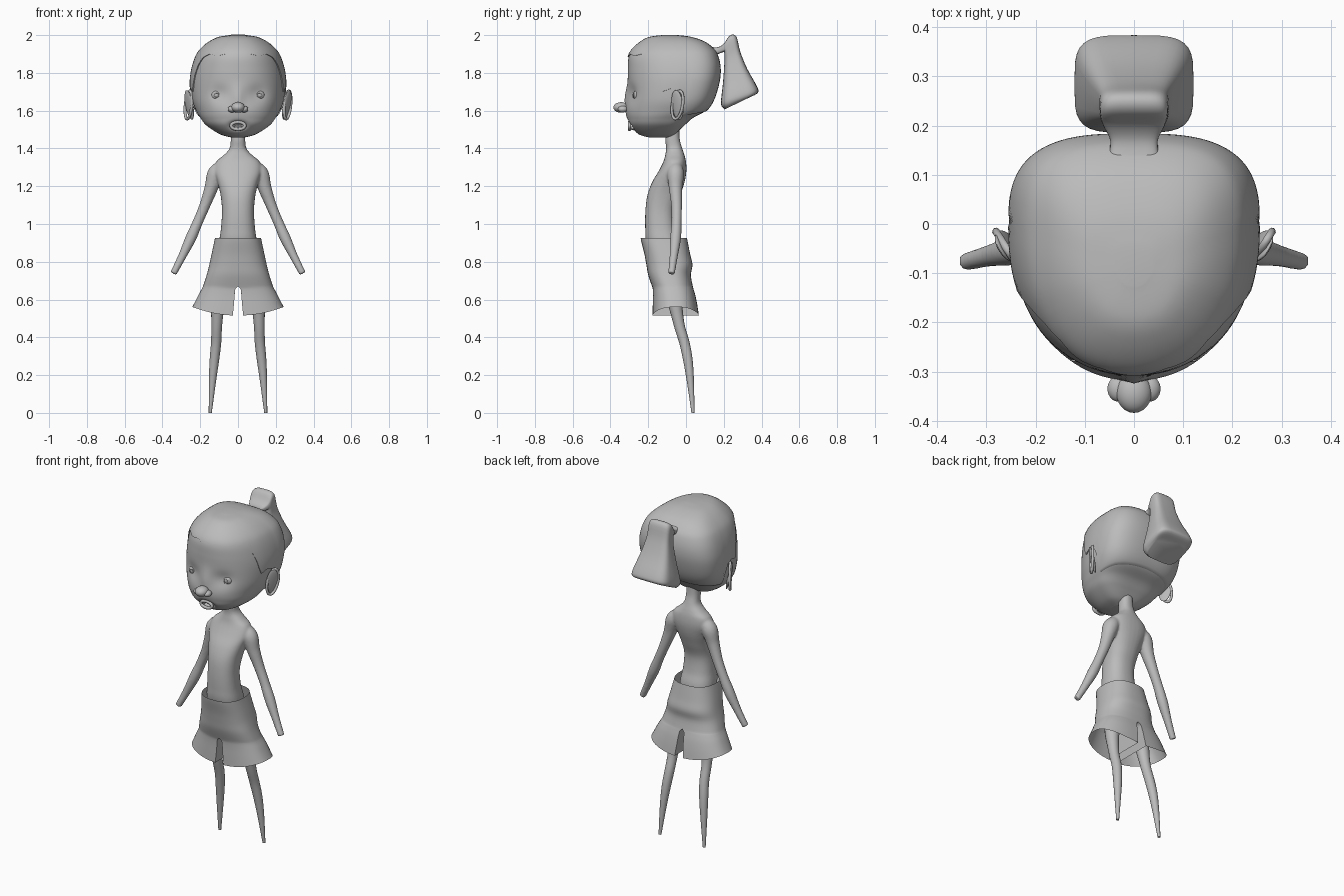
import bpy, bmesh
from math import sin, cos, pi, radians, exp, copysign
from mathutils import Vector

if "Cube" in bpy.data.objects:
    bpy.data.objects.remove(bpy.data.objects["Cube"])

grey = bpy.data.materials.new("clay_grey")
grey.use_nodes = True
grey.diffuse_color = (0.5, 0.5, 0.5, 1)
grey.node_tree.nodes["Principled BSDF"].inputs["Base Color"].default_value = (0.5, 0.5, 0.5, 1)


def spline(rows, n):
    """Catmull-Rom resampling of rows of numbers."""
    out = []
    for i in range(len(rows) - 1):
        p = [rows[max(i - 1, 0)], rows[i], rows[i + 1], rows[min(i + 2, len(rows) - 1)]]
        for k in range(n):
            t = k / n
            out.append([b + t * ((c - a) + t * (2 * a - 5 * b + 4 * c - d + t * (3 * b - a - 3 * c + d))) / 2
                        for a, b, c, d in zip(*p)])
    return out + [list(rows[-1])]


def spow(v, e):
    return copysign(abs(v) ** e, v)


def loft(bm, rings, cap=True, closed=True):
    vs = [[bm.verts.new(p) for p in r] for r in rings]
    for a, b in zip(vs, vs[1:]):
        n = len(a)
        for i in range(n if closed else n - 1):
            j = (i + 1) % n
            bm.faces.new((a[i], a[j], b[j], b[i]))
    if cap:
        bm.faces.new(vs[0])
        bm.faces.new(vs[-1])
    return vs


def finish(name, bm, angle=50):
    bmesh.ops.recalc_face_normals(bm, faces=bm.faces)
    me = bpy.data.meshes.new(name)
    bm.to_mesh(me)
    bm.free()
    me.materials.append(grey)
    ob = bpy.data.objects.new(name, me)
    bpy.context.collection.objects.link(ob)
    bpy.ops.object.select_all(action="DESELECT")
    ob.select_set(True)
    bpy.context.view_layer.objects.active = ob
    bpy.ops.object.shade_smooth_by_angle(angle=radians(angle))
    return ob


def ball(name, loc, scale, rot=(0, 0, 0)):
    bm = bmesh.new()
    bmesh.ops.create_uvsphere(bm, u_segments=24, v_segments=16, radius=1)
    ob = finish(name, bm)
    ob.location, ob.scale, ob.rotation_euler = loc, scale, rot
    return ob


def hoop(name, loc, rx, rz, r, rot=(0, 0, 0)):
    """Elliptical ring facing the front."""
    bm = bmesh.new()
    ring = [[((rx + r * cos(b)) * cos(a), r * sin(b), (rz + r * cos(b)) * sin(a))
             for b in [k * pi / 5 for k in range(10)]] for a in [k * pi / 16 for k in range(33)]]
    loft(bm, ring, cap=False)
    bmesh.ops.remove_doubles(bm, verts=bm.verts, dist=1e-5)
    ob = finish(name, bm)
    ob.location, ob.rotation_euler = loc, rot


def tube(bm, path, s):
    """Round limb along rows of x, y, z, radius; s mirrors it in x."""
    rows = spline(path, 6)
    rings = []
    for i, (x, y, z, r) in enumerate(rows):
        t = (Vector(rows[min(i + 1, len(rows) - 1)][:3]) - Vector(rows[max(i - 1, 0)][:3])).normalized()
        a = (Vector((0, 1, 0)) - t * t.y).normalized()
        b = t.cross(a)
        ring = [Vector((x, y, z)) + r * (a * cos(k * pi / 8) + b * sin(k * pi / 8)) for k in range(16)]
        rings.append([(s * p.x, p.y, p.z) for p in ring])
    loft(bm, rings)


# Head sections: height, half width, front, back
HEAD = spline([(1.457, .03, -.19, -.1), (1.475, .095, -.25, -.06), (1.52, .165, -.297, -.01),
               (1.56, .198, -.312, .035), (1.6, .222, -.318, .105), (1.66, .243, -.313, .145),
               (1.75, .25, -.308, .172), (1.82, .241, -.308, .178), (1.88, .222, -.304, .167),
               (1.92, .197, -.285, .145), (1.96, .15, -.24, .095), (1.985, .095, -.19, .02),
               (1.993, .03, -.12, -.05)], 8)
SEG = 96


def head_point(row, t, off=0):
    z, hx, yf, yb = row
    yc = yf + (yb - yf) * .63
    front = cos(t) > 0
    n = 2.2 if front else 3
    depth = (yc - yf if front else yb - yc) + off
    return Vector(((hx + off) * spow(sin(t), 2 / n), yc - depth * spow(cos(t), 2 / n), z))


def face_point(row, t):
    """Skin with eye sockets, a nose bridge and an open mouth."""
    p = head_point(row, t)
    if cos(t) > 0:
        def bump(x, z, w, h):
            return exp(-((abs(p.x) - x) / w) ** 2 - ((p.z - z) / h) ** 2)
        p.y += .016 * bump(.1, 1.69, .05, .045) - .012 * bump(0, 1.67, .025, .06)
        p.y += .05 * bump(0, 1.522, .032, .018)
    return p


angles = [2 * pi * k / SEG for k in range(SEG)]
bm = bmesh.new()
loft(bm, [[face_point(r, t) for t in angles] for r in HEAD])
finish("head", bm)

# Hair cap: grows from a hairline that drops round the ears
HAIRLINE = [(0, 1.885), (15, 1.9), (28, 1.89), (42, 1.9), (54, 1.88), (61, 1.83), (70, 1.7),
            (80, 1.72), (88, 1.7), (94, 1.59), (100, 1.57), (130, 1.585), (180, 1.6)]


def hair_start(t):
    d = min(t, 2 * pi - t) * 180 / pi
    for (a, za), (b, zb) in zip(HAIRLINE, HAIRLINE[1:]):
        if d <= b + .01:
            z = za + (zb - za) * (d - a) / (b - a)
            break
    i = next(k for k, r in enumerate(HEAD) if r[0] > z) - 1
    return i + (z - HEAD[i][0]) / (HEAD[i + 1][0] - HEAD[i][0])


def hair_point(t, f, off):
    u = hair_start(t)
    u += (len(HEAD) - 1 - u) * f
    i = min(int(u), len(HEAD) - 2)
    row = [a + (b - a) * (u - i) for a, b in zip(HEAD[i], HEAD[i + 1])]
    return head_point(row, t, off) + Vector((0, 0, .007 * f))


bm = bmesh.new()
rings = [[hair_point(t, 0, -.012) for t in angles]]
rings += [[hair_point(t, k / 36, .006) for t in angles] for k in range(37)]
vs = loft(bm, rings, cap=False)
bm.faces.new(vs[-1])
finish("hair_cap", bm)

# Ponytail: underside y, z, upper y, z, half width
TAIL = [(.13, 1.885, .12, 1.94, .055), (.17, 1.9, .165, 1.935, .048), (.198, 1.91, .2, 1.955, .062),
        (.203, 1.905, .232, 1.998, .068), (.203, 1.885, .266, 1.993, .07), (.203, 1.85, .288, 1.91, .074),
        (.196, 1.75, .325, 1.82, .095), (.186, 1.66, .375, 1.73, .119), (.188, 1.625, .381, 1.695, .118),
        (.205, 1.607, .34, 1.672, .1)]
bm = bmesh.new()
rings = []
for ya, za, yb, zb, w in spline(TAIL, 4):
    ring = []
    for k in range(32):
        c, s = spow(cos(k * pi / 16), .5), spow(sin(k * pi / 16), .5)
        f = .5 + .5 * s
        ring.append((w * c, ya + (yb - ya) * f, za + (zb - za) * f))
    rings.append(ring)
loft(bm, rings)
finish("ponytail", bm)

# Face details
ball("nose_tip", (0, -.343, 1.617), (.036, .041, .028))
for s, side in ((1, "left"), (-1, "right")):
    ball(side + "_nostril", (s * .032, -.335, 1.608), (.022, .026, .018))
    ball(side + "_eye", (s * .112, -.25, 1.682), (.03, .03, .03))
    hoop(side + "_eyelid", (s * .112, -.263, 1.682), .028, .027, .005, (0, 0, s * .35))
    hoop(side + "_iris", (s * .114, -.279, 1.682), .012, .012, .002, (0, 0, s * .1))
    turn = (0, s * radians(12), s * radians(-32))
    ball(side + "_ear", (s * .258, -.045, 1.63), (.01, .036, .08), turn)
    hoop(side + "_ear_rim", (s * .262, -.045, 1.63), .032, .075, .008,
         (0, s * radians(12), s * radians(-32) + pi / 2))
hoop("lips", (0, -.299, 1.52), .036, .019, .009)
ball("tongue", (0, -.272, 1.508), (.03, .025, .012))

# Torso and arms, fused into one skin: height, half width, front, back
TORSO = [(1.52, .036, -.105, -.035), (1.45, .038, -.11, -.033), (1.4, .045, -.105, -.02),
         (1.365, .075, -.11, -.008), (1.33, .115, -.12, 0), (1.28, .125, -.145, .002),
         (1.22, .108, -.18, -.008), (1.15, .092, -.205, -.03), (1.07, .085, -.215, -.055),
         (.98, .09, -.216, -.05), (.9, .1, -.21, -.03), (.78, .1, -.17, -.03)]
ARM = [(.085, -.055, 1.305, .035), (.118, -.055, 1.265, .045), (.142, -.055, 1.19, .036),
       (.175, -.05, 1.1, .029), (.213, -.05, 1.01, .027), (.25, -.055, .925, .029),
       (.295, -.065, .83, .022), (.342, -.077, .738, .018)]
bm = bmesh.new()
rings = [[(hx * spow(sin(t), .85), (yf + yb) / 2 - (yb - yf) / 2 * spow(cos(t), .85), z)
          for t in angles[::3]] for z, hx, yf, yb in spline(TORSO, 5)]
loft(bm, rings)
for s in (1, -1):
    tube(bm, ARM, s)
body = finish("torso_and_arms", bm)
mod = body.modifiers.new("fuse", "REMESH")
mod.mode, mod.voxel_size, mod.use_smooth_shade = "VOXEL", .006, True
mod = body.modifiers.new("soften", "SMOOTH")
mod.factor, mod.iterations = .5, 6

# Legs
LEG = [(.085, -.075, .74, .055), (.105, -.06, .6, .04), (.11, -.047, .52, .032), (.113, -.032, .45, .028),
       (.116, -.008, .37, .027), (.125, .01, .28, .025), (.135, .023, .17, .019), (.147, .037, 0, .008)]
for s, side in ((1, "left"), (-1, "right")):
    bm = bmesh.new()
    tube(bm, LEG, s)
    finish(side + "_leg", bm)

# Shorts, one mirrored half: height, half width, front, back, inner edge
UPPER = [(.925, .122, -.24, .005, 0), (.9, .127, -.235, .01, 0), (.84, .14, -.22, .022, 0),
         (.785, .152, -.21, .034, 0), (.73, .166, -.2, .026, 0), (.67, .185, -.18, .036, 0)]
LOWER = [UPPER[-1], (.655, .191, -.176, .04, .014), (.62, .206, -.175, .05, .018),
         (.57, .224, -.176, .06, .022), (.515, .242, -.177, .068, .028)]
ARC, INNER = 24, 10


def shorts_arc(row):
    z, hx, yf, yb, xin = row
    out = []
    for k in range(ARC + 1):
        t = pi * k / ARC
        n = .8
        x = xin + (hx - xin) * abs(sin(t)) ** n if 0 < k < ARC else xin
        y = (yf + yb) / 2 - (yb - yf) / 2 * spow(cos(t), n)
        lift = .045 * (x / .24) ** 2 * max(0, (.67 - z) / .155)
        out.append((x, y, z + lift))
    return out


def leg_ring(row):
    z, hx, yf, yb, xin = row
    return shorts_arc(row) + [(xin, yb + (yf - yb) * k / INNER, z) for k in range(1, INNER)]


bm = bmesh.new()
loft(bm, [shorts_arc(r) for r in spline(UPPER, 4)], cap=False, closed=False)
loft(bm, [leg_ring(r) for r in spline(LOWER, 4)], cap=False)
bmesh.ops.remove_doubles(bm, verts=bm.verts, dist=1e-5)
shorts = finish("shorts", bm, 60)
mod = shorts.modifiers.new("mirror", "MIRROR")
mod.use_axis[0] = True
